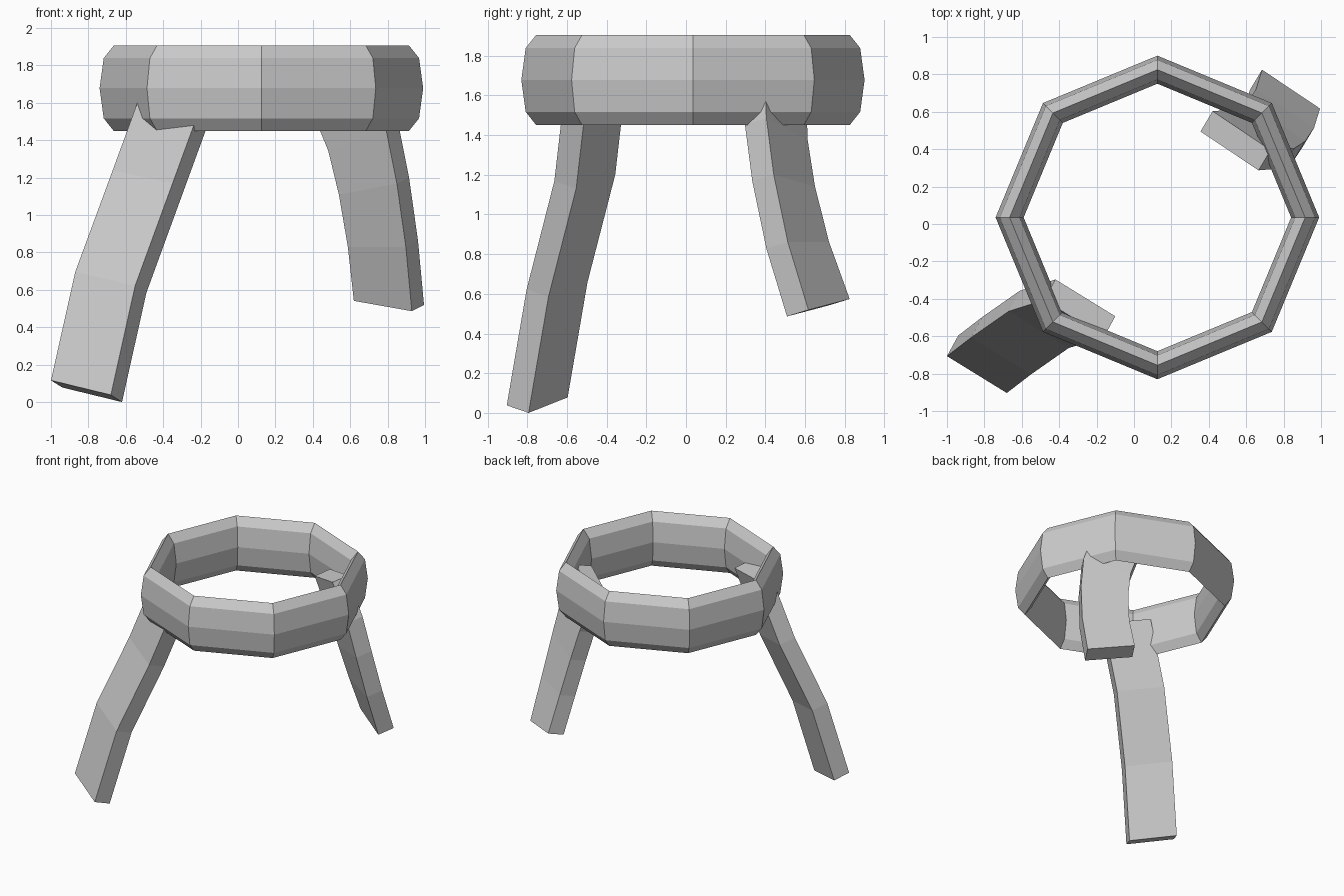
import bpy, bmesh, math
from mathutils import Vector

if "Cube" in bpy.data.objects:
    bpy.data.objects.remove(bpy.data.objects["Cube"])


def finish(name, bm):
    bmesh.ops.recalc_face_normals(bm, faces=bm.faces)
    mesh = bpy.data.meshes.new(name)
    bm.to_mesh(mesh)
    bm.free()
    obj = bpy.data.objects.new(name, mesh)
    bpy.context.collection.objects.link(obj)
    return obj


def loft(name, rings, closed=False):
    """Skin a list of point rings; cap the ends unless the path is closed."""
    bm = bmesh.new()
    loops = [[bm.verts.new(p) for p in ring] for ring in rings]
    pairs = list(zip(loops, loops[1:]))
    if closed:
        pairs.append((loops[-1], loops[0]))
    else:
        bm.faces.new(loops[0])
        bm.faces.new(loops[-1])
    for a, b in pairs:
        n = len(a)
        for i in range(n):
            j = (i + 1) % n
            bm.faces.new((a[i], a[j], b[j], b[i]))
    return finish(name, bm)


def leg(name, stations, width, thick):
    """Bent rectangular bar; each station is (x, y, z, rise across the width)."""
    t = Vector(thick) / 2
    rings = []
    for x, y, z, rise in stations:
        c = Vector((x, y, z))
        w = Vector((width[0], width[1], rise)) / 2
        rings.append([c - w - t, c + w - t, c + w + t, c - w + t])
    return loft(name, rings)


# Tall eight-sided ring with an eight-sided oval section
angles = [i * math.tau / 8 for i in range(8)]
rings = []
for a in angles:
    ring = []
    for b in angles:
        r = 0.79 + 0.075 * math.cos(b)
        ring.append((0.125 + r * math.cos(a), 0.035 + r * math.sin(a),
                     1.678 + 0.2275 * math.sin(b)))
    rings.append(ring)
loft("ring", rings, closed=True)

# Long front leg
leg("long_leg",
    [(-0.81, -0.75, 0.058, -0.078), (-0.68, -0.65, 0.64, -0.075),
     (-0.48, -0.51, 1.185, -0.07), (-0.29, -0.45, 1.705, -0.07)],
    (0.32, -0.197), (-0.06, -0.11, 0.038))

# Short rear leg
leg("short_leg",
    [(0.807, 0.667, 0.53, -0.055), (0.775, 0.563, 0.845, 0.0),
     (0.727, 0.492, 1.155, 0.06), (0.67, 0.455, 1.415, 0.11),
     (0.543, 0.445, 1.725, 0.11)],
    (0.31, -0.208), (0.065, 0.108, 0.033))
